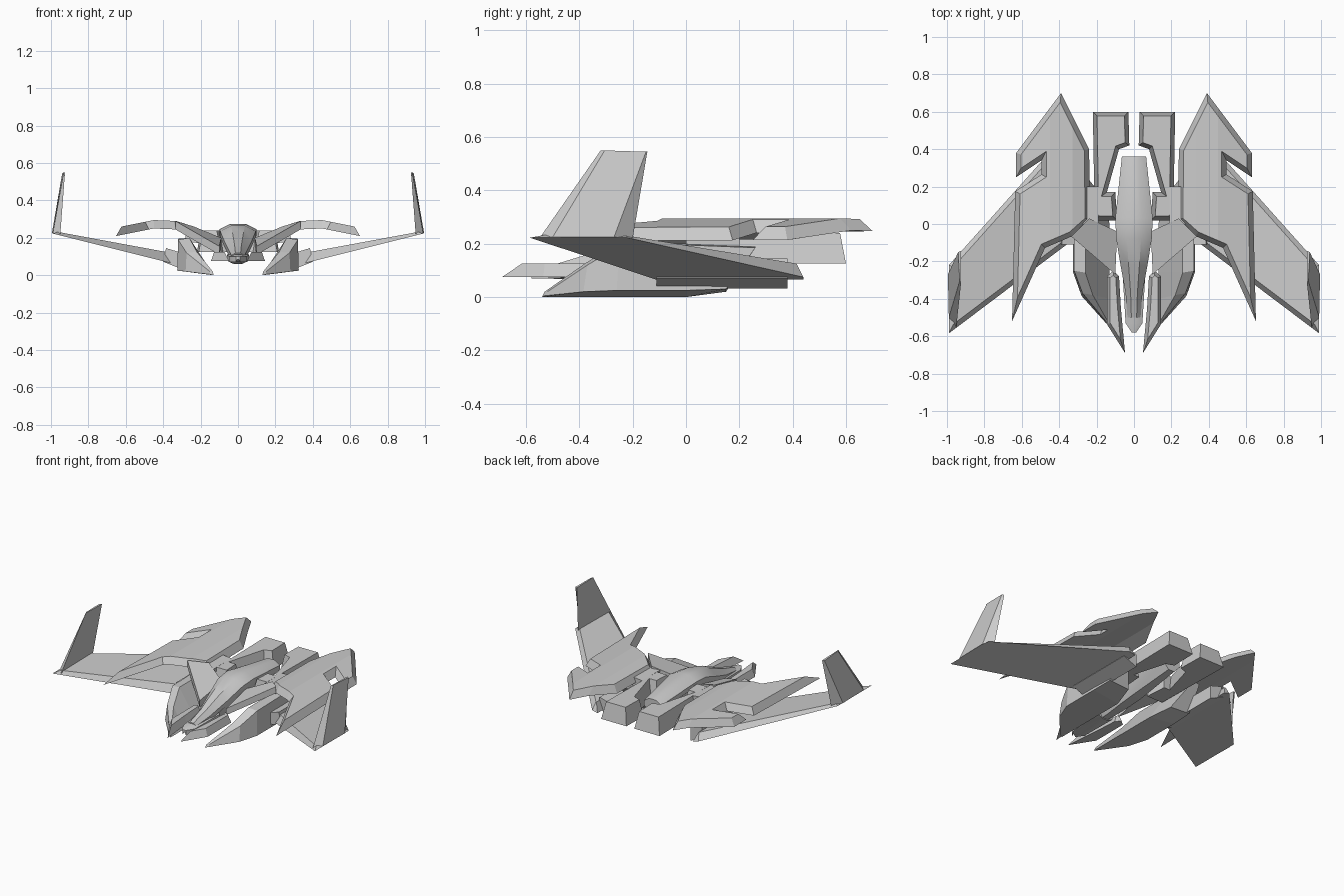
import bpy, bmesh, math
from mathutils import Vector

cube = bpy.data.objects.get("Cube")
if cube:
    bpy.data.objects.remove(cube, do_unlink=True)

GRAY = (0.6, 0.6, 0.6, 1)
hull = bpy.data.materials.new("hull_gray")
hull.use_nodes = True
hull.diffuse_color = GRAY
hull.node_tree.nodes["Principled BSDF"].inputs["Base Color"].default_value = GRAY


def finish(name, bm, mirror=True):
    bmesh.ops.recalc_face_normals(bm, faces=bm.faces)
    me = bpy.data.meshes.new(name)
    bm.to_mesh(me)
    bm.free()
    ob = bpy.data.objects.new(name, me)
    bpy.context.collection.objects.link(ob)
    me.materials.append(hull)
    if mirror:
        mod = ob.modifiers.new("mirror", "MIRROR")
        mod.use_mirror_merge = False
    return ob


def loft(name, sections, mirror=True):
    """Closed skin through rings of equal point count."""
    bm = bmesh.new()
    rings = [[bm.verts.new(p) for p in s] for s in sections]
    n = len(rings[0])
    for a, b in zip(rings, rings[1:]):
        for i in range(n):
            j = (i + 1) % n
            bm.faces.new((a[i], a[j], b[j], b[i]))
    bm.faces.new(rings[0])
    bm.faces.new(rings[-1])
    return finish(name, bm, mirror)


def inset(pts, d):
    """Mitred inward offset of a 2D outline."""
    pts = [Vector(p) for p in pts]
    n = len(pts)
    area = sum(pts[i - 1].x * pts[i].y - pts[i].x * pts[i - 1].y for i in range(n))
    s = 1 if area > 0 else -1
    out = []
    for i, p in enumerate(pts):
        a = (p - pts[i - 1]).normalized()
        b = (pts[(i + 1) % n] - p).normalized()
        na, nb = Vector((-a.y, a.x)) * s, Vector((-b.y, b.x)) * s
        out.append(p + (na + nb) * (d / (1 + na.dot(nb))))
    return out


def plate(name, outline, bevel, height, creases=()):
    """Plate with a smaller top outline, bent by height(x, t)."""
    bm = bmesh.new()
    low = [bm.verts.new((p[0], p[1], 0)) for p in outline]
    top = [bm.verts.new((p.x, p.y, 1)) for p in inset(outline, bevel)]
    n = len(low)
    for i in range(n):
        j = (i + 1) % n
        bm.faces.new((low[i], low[j], top[j], top[i]))
    bm.faces.new(low)
    bm.faces.new(top)
    for x in creases:
        bmesh.ops.bisect_plane(bm, geom=bm.verts[:] + bm.edges[:] + bm.faces[:],
                               plane_co=(x, 0, 0), plane_no=(1, 0, 0))
    for v in bm.verts:
        v.co.z = height(v.co.x, v.co.z)
    return finish(name, bm)


# Upper wings: notched plates arched across the span
ARCH = [(0.1, 0.20), (0.235, 0.26), (0.33, 0.29), (0.45, 0.295), (0.66, 0.253)]


def arch(x, t):
    for (x0, z0), (x1, z1) in zip(ARCH, ARCH[1:]):
        if x <= x1:
            break
    return z0 + (z1 - z0) * (x - x0) / (x1 - x0) - 0.045 * (1 - t)


plate("upper_wing",
      [(0.39, 0.70), (0.63, 0.38), (0.63, 0.25), (0.495, 0.34), (0.495, 0.265),
       (0.635, 0.175), (0.652, -0.52), (0.476, -0.128), (0.33, -0.065),
       (0.235, 0.02), (0.24, 0.40)],
      0.026, arch, (0.33, 0.45))

# Lower wings: swept plates rising to the tips
plate("lower_wing",
      [(0.36, 0.44), (0.40, 0.44), (0.99, -0.22), (0.99, -0.585), (0.36, -0.11)],
      0.025,
      lambda x, t: 0.07 + (x - 0.38) * 0.25 + t * (0.055 - 0.065 * (x - 0.36)))

# Upright fins on the wing tips
loft("tip_fin",
     [[(0.95, -0.55, 0.22), (0.99, -0.50, 0.225), (0.995, -0.27, 0.225), (0.955, -0.20, 0.22)],
      [(0.925, -0.32, 0.55), (0.932, -0.305, 0.55), (0.94, -0.15, 0.545), (0.925, -0.145, 0.545)]])

# Wing root blocks
ROOT = [(0.30, 0.032), (0.40, 0.072), (0.385, 0.145), (0.30, 0.12)]
loft("wing_root", [[(x, y, z) for x, z in ROOT] for y in (-0.11, 0.38)])

# Slanted pods under the wing roots, drawn to a low front point
loft("lower_pod",
     [[(0.13, -0.54, 0), (0.15, -0.53, 0.005), (0.15, -0.52, 0.02), (0.135, -0.53, 0.02)],
      [(0.13, -0.40, 0), (0.28, -0.385, 0.02), (0.275, -0.37, 0.12), (0.22, -0.38, 0.125)],
      [(0.13, -0.26, 0), (0.325, -0.26, 0.025), (0.32, -0.25, 0.19), (0.26, -0.26, 0.20)],
      [(0.13, 0.0, 0), (0.325, 0.0, 0.025), (0.32, 0.0, 0.195), (0.26, 0.0, 0.20)],
      [(0.17, 0.15, 0.02), (0.32, 0.15, 0.03), (0.31, 0.26, 0.185), (0.26, 0.26, 0.19)]])

# Arms sloping from the wings down to the fuselage
ARM = [(0.24, 0.03, 0.262), (0.335, -0.067, 0.29), (0.10, -0.27, 0.155), (0.09, -0.04, 0.20)]
loft("wing_arm", [ARM, [(x, y, z - 0.045) for x, y, z in ARM]])

# Engines with wide rear nozzles
plate("engine",
      [(0.03, 0.60), (0.22, 0.60), (0.21, 0.02), (0.09, 0.02), (0.10, 0.17),
       (0.145, 0.17), (0.08, 0.40), (0.025, 0.42)],
      0.022, lambda x, t: 0.125 + 0.115 * t)

# Pylons joining engines and wings
PYLON = [(0.19, 0.17), (0.28, 0.18), (0.28, 0.25), (0.19, 0.24)]
loft("engine_pylon", [[(x, y, z) for x, z in PYLON] for y in (0.0, 0.2)])

# Forward prongs beside the nose
plate("nose_prong",
      [(0.048, -0.69), (0.145, -0.535), (0.145, -0.28), (0.11, -0.25),
       (0.08, -0.28), (0.07, -0.45)],
      0.018, lambda x, t: 0.075 + 0.05 * t)


def ring(y, w, z0, zs, z1):
    """Eight-sided fuselage section: belly, shoulder and crown heights."""
    half = [(w * 0.35, z0), (w, zs - 0.03), (w, zs), (w * 0.4, z1)]
    return [(x, y, z) for x, z in half] + [(-x, y, z) for x, z in reversed(half)]


# Fuselage with tapered canopy
body = loft("fuselage",
            [ring(-0.50, 0.035, 0.07, 0.105, 0.12), ring(-0.37, 0.045, 0.065, 0.125, 0.16),
             ring(-0.22, 0.072, 0.065, 0.18, 0.225), ring(-0.08, 0.095, 0.075, 0.235, 0.265),
             ring(0.03, 0.10, 0.085, 0.245, 0.275), ring(0.36, 0.065, 0.125, 0.20, 0.225)],
            False)

# Low pointed nose
nose = loft("nose",
            [ring(-0.58, 0.012, 0.085, 0.10, 0.10), ring(-0.53, 0.045, 0.07, 0.10, 0.11),
             ring(-0.28, 0.06, 0.06, 0.11, 0.13)], False)

# Soft shading on the body only
for ob in (body, nose):
    bpy.ops.object.select_all(action="DESELECT")
    ob.select_set(True)
    bpy.context.view_layer.objects.active = ob
    bpy.ops.object.shade_smooth_by_angle(angle=math.radians(30))
